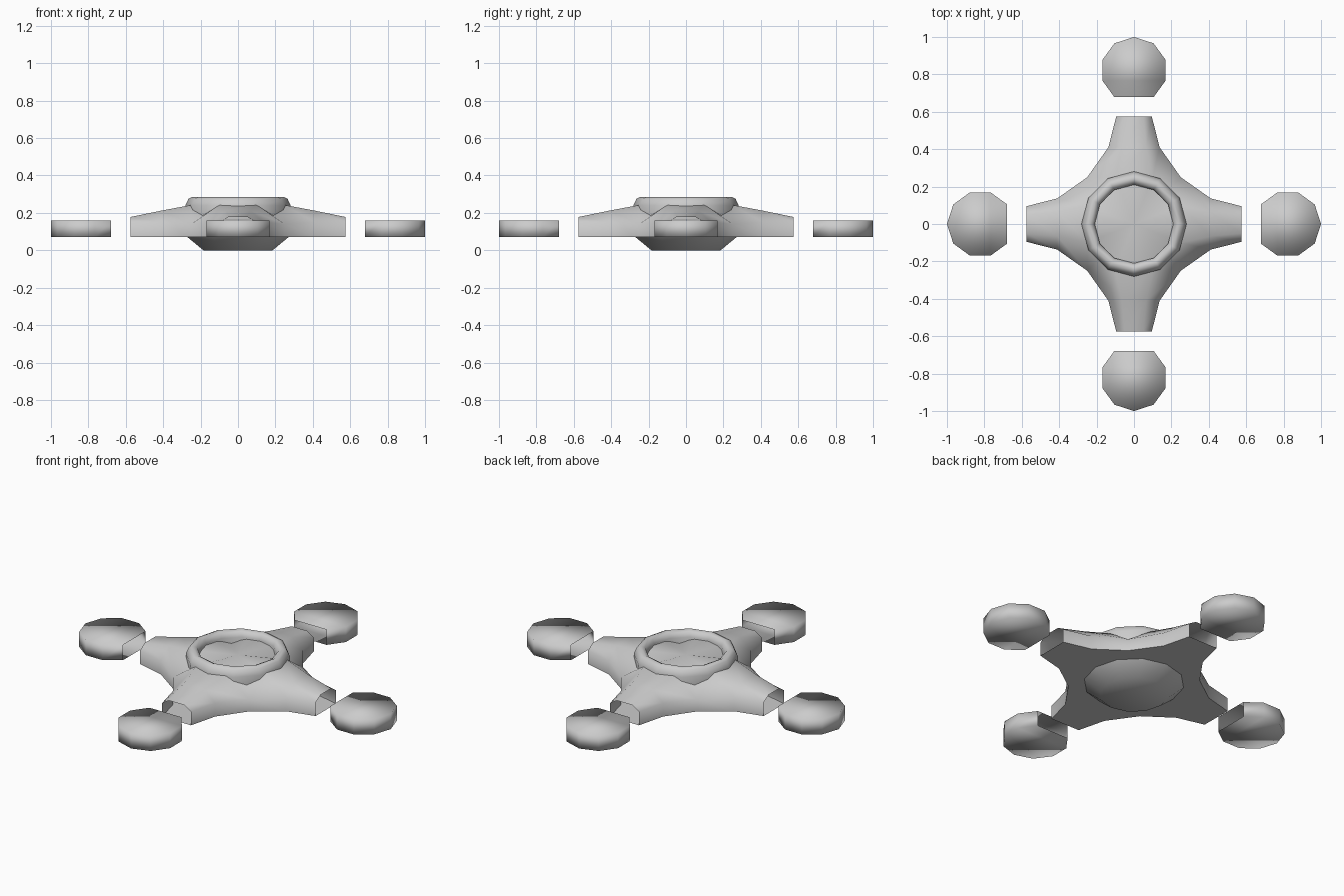
import bpy, bmesh, math
from mathutils import Matrix, Vector

if "Cube" in bpy.data.objects:
    bpy.data.objects.remove(bpy.data.objects["Cube"])


def finish(bm, name, angle=None):
    """Merge doubles, fix normals, make the object and shade it smooth."""
    bmesh.ops.remove_doubles(bm, verts=bm.verts, dist=0.001)
    bmesh.ops.recalc_face_normals(bm, faces=bm.faces)
    mesh = bpy.data.meshes.new(name)
    bm.to_mesh(mesh)
    bm.free()
    ob = bpy.data.objects.new(name, mesh)
    bpy.context.collection.objects.link(ob)
    bpy.ops.object.select_all(action='DESELECT')
    ob.select_set(True)
    bpy.context.view_layer.objects.active = ob
    if angle is None:
        bpy.ops.object.shade_smooth()
    else:
        bpy.ops.object.shade_smooth_by_angle(angle=math.radians(angle))
    return ob


def lathe(name, profile, sides, angle, cap_first=False):
    """Revolve (radius, z) points round the z axis."""
    bm = bmesh.new()
    rings = [[bm.verts.new((r * math.cos(2 * math.pi * i / sides),
                            r * math.sin(2 * math.pi * i / sides), z))
              for i in range(sides)] for r, z in profile]
    for a, b in zip(rings, rings[1:]):
        for i in range(sides):
            j = (i + 1) % sides
            bm.faces.new((a[i], a[j], b[j], b[i]))
    if cap_first:
        bm.faces.new(rings[0])
    return finish(bm, name, angle)


# Cross-shaped hollow body: one arm repeated four times
def arm_section(x, w, side_z, top_w, top_z):
    return [(x, -w, 0.07), (x, -w, side_z), (x, -top_w, top_z),
            (x, top_w, top_z), (x, w, side_z), (x, w, 0.07)]


stations = [arm_section(0.575, 0.095, 0.15, 0.05, 0.178),
            arm_section(0.41, 0.137, 0.15, 0.065, 0.212),
            arm_section(0.25, 0.25, 0.14, 0.10, 0.242)]
bm = bmesh.new()
for k in range(4):
    rot = Matrix.Rotation(k * math.pi / 2, 3, 'Z')

    def face(*pts):
        bm.faces.new([bm.verts.new(rot @ Vector(p)) for p in pts])

    for a, b in zip(stations, stations[1:]):
        for i in range(5):
            face(a[i], a[i + 1], b[i + 1], b[i])
        face(a[5], a[0], b[0], b[5])
    # crown over the centre, dipping on the diagonals
    dip, dip2 = (0.15, 0.15, 0.215), (0.15, -0.15, 0.215)
    mid = (0, 0, 0.242)
    face((0.25, 0.10, 0.242), (0.25, 0.25, 0.14), dip)
    face((0.25, 0.25, 0.14), (0.10, 0.25, 0.242), dip)
    face((0.25, -0.10, 0.242), (0.25, 0.10, 0.242), mid)
    face((0.25, 0.10, 0.242), dip, mid)
    face((0.25, -0.10, 0.242), mid, dip2)
    # underside
    face((0.25, -0.25, 0.07), (0.25, 0.25, 0.07), (0, 0, 0.07))
finish(bm, "cross_body", 60)

# Tapered belly and raised rim
lathe("belly", [(0.185, 0.0), (0.27, 0.07)], 12, 60, cap_first=True)
lathe("top_rim", [(0.275, 0.165), (0.281, 0.24), (0.265, 0.275), (0.243, 0.286),
                  (0.22, 0.275), (0.21, 0.25), (0.21, 0.165)], 12, 60)

# Four detached foot pods: ten-sided discs with an open flat inner end
names = ["right_pod", "back_pod", "left_pod", "front_pod"]
for k, name in enumerate(names):
    bm = bmesh.new()
    rot = Matrix.Rotation(k * math.pi / 2, 3, 'Z')
    loops = []
    for z in (0.07, 0.16):
        loops.append([bm.verts.new(rot @ Vector(
            (0.822 + 0.178 * math.cos(math.radians(36 * i)),
             0.178 * math.sin(math.radians(36 * i)), z))) for i in range(-4, 5)])
    low, high = loops
    for i in range(8):
        bm.faces.new((low[i], low[i + 1], high[i + 1], high[i]))
    bm.faces.new(high)
    bm.faces.new(low[::-1])
    finish(bm, name)
